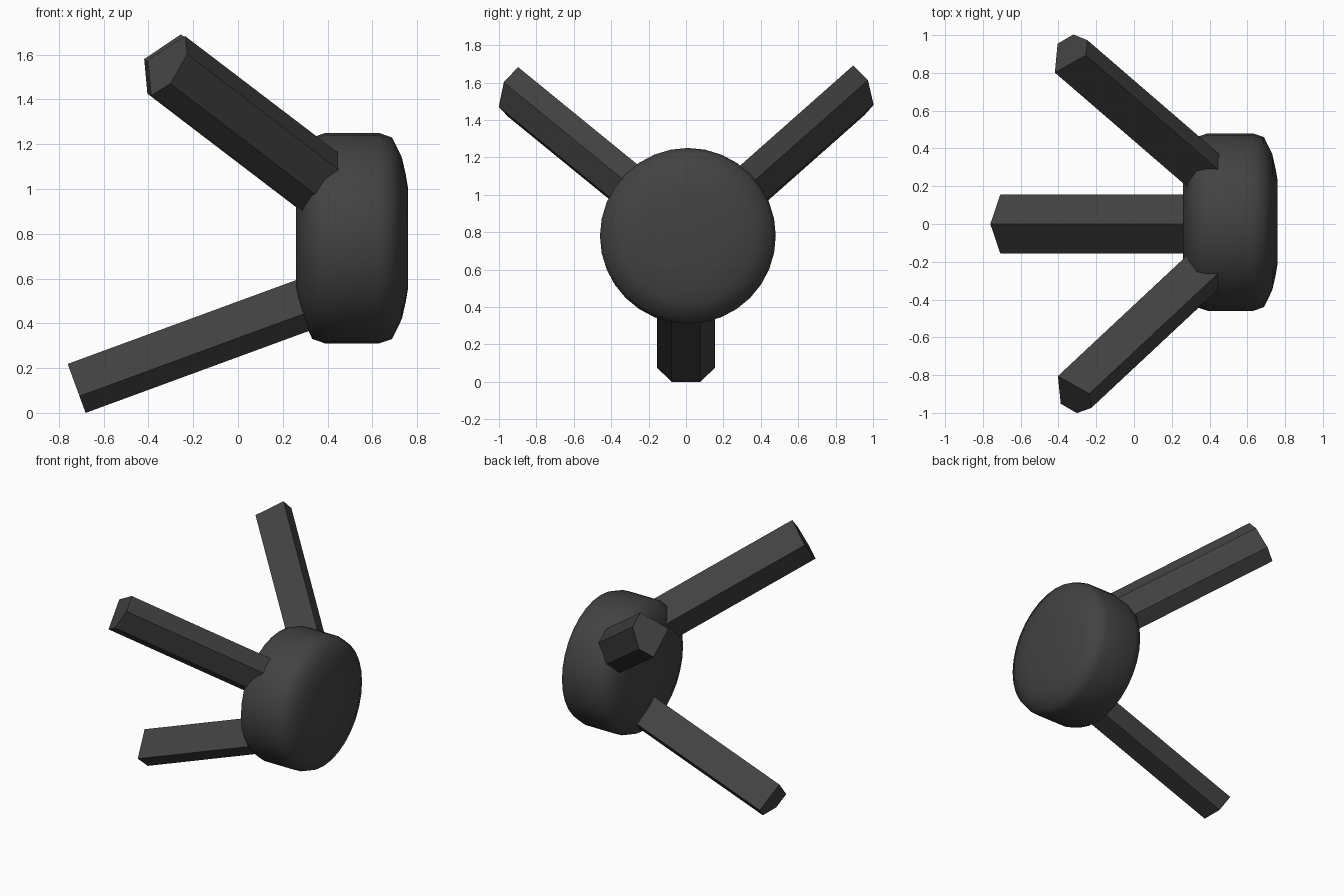
import bpy
import bmesh
import math
from mathutils import Vector

cube = bpy.data.objects.get("Cube")
if cube:
    bpy.data.objects.remove(cube, do_unlink=True)

GREY = (0.055, 0.055, 0.055, 1)
material = bpy.data.materials.new("dark grey")
material.use_nodes = True
material.diffuse_color = GREY
bsdf = material.node_tree.nodes["Principled BSDF"]
bsdf.inputs["Base Color"].default_value = GREY
bsdf.inputs["Roughness"].default_value = 0.8


def finish(bm, name):
    bmesh.ops.recalc_face_normals(bm, faces=bm.faces)
    mesh = bpy.data.meshes.new(name)
    bm.to_mesh(mesh)
    bm.free()
    mesh.materials.append(material)
    obj = bpy.data.objects.new(name, mesh)
    bpy.context.collection.objects.link(obj)
    return obj


def leg(name, end, inward, up, length):
    """Five-sided bar from its free end into the drum, ridge towards 'up'."""
    inward = Vector(inward).normalized()
    up = Vector(up)
    up = (up - inward * up.dot(inward)).normalized()
    side = inward.cross(up)
    section = [(0, 0.153), (0.155, 0), (0.077, -0.08), (-0.077, -0.08), (-0.155, 0)]
    bm = bmesh.new()
    ring = [bm.verts.new(Vector(end) + side * s + up * u) for s, u in section]
    face = bm.faces.new(ring)
    bar = bmesh.ops.extrude_face_region(bm, geom=[face], use_keep_orig=True)
    moved = [v for v in bar["geom"] if isinstance(v, bmesh.types.BMVert)]
    bmesh.ops.translate(bm, verts=moved, vec=inward * length)
    finish(bm, name)


# Rounded drum: half profile (distance from middle, radius), mirrored and spun about x
CENTRE = Vector((0.51, 0.01, 0.78))
half = [(0.25, 0), (0.25, 0.22), (0.24, 0.28), (0.222, 0.36), (0.178, 0.45), (0.12, 0.47)]
profile = half + [(-d, r) for d, r in reversed(half)]
bm = bmesh.new()
verts = [bm.verts.new(CENTRE + Vector((d, 0, r))) for d, r in profile]
edges = [bm.edges.new(pair) for pair in zip(verts, verts[1:])]
bmesh.ops.spin(bm, geom=verts + edges, cent=CENTRE, axis=(1, 0, 0),
               angle=math.tau, steps=32)
bmesh.ops.remove_doubles(bm, verts=bm.verts, dist=0.0005)
drum = finish(bm, "drum")
bpy.ops.object.select_all(action="DESELECT")
drum.select_set(True)
bpy.context.view_layer.objects.active = drum
bpy.ops.object.shade_smooth_by_angle(angle=math.radians(60))

# Three splayed legs
leg("lower_leg", (-0.708, 0, 0.075), (0.94, 0, 0.345), (-0.34, 0, 0.94), 1.25)
leg("upper_left_leg", (-0.33, 0.924, 1.558), (0.655, -0.565, -0.50),
    (-0.088, -0.12, 0.022), 1.2)
leg("upper_right_leg", (-0.312, -0.925, 1.55), (0.639, 0.597, -0.487),
    (-0.097, 0.125, 0.03), 1.2)
